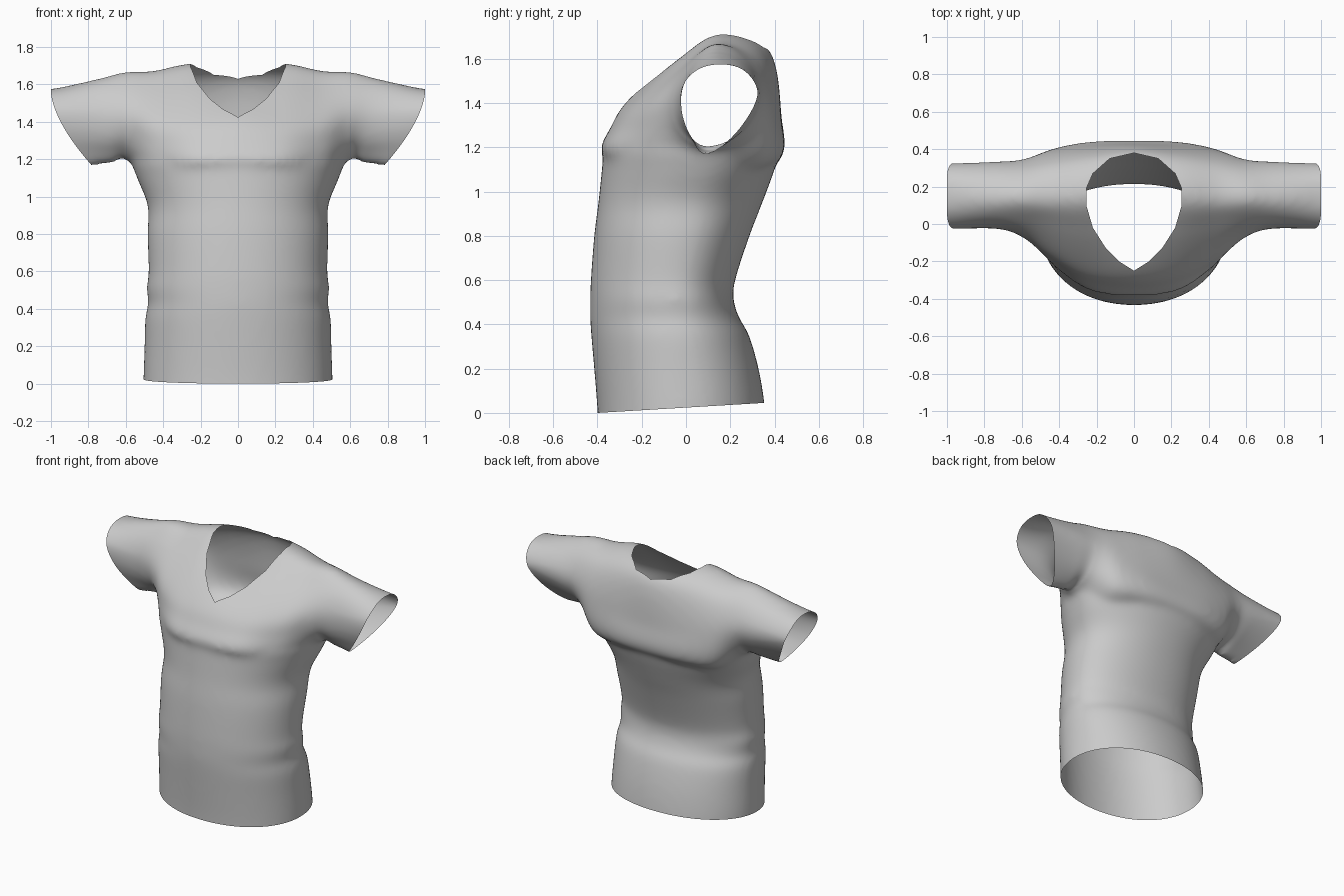
import bpy, bmesh
from mathutils import Vector

if "Cube" in bpy.data.objects:
    bpy.data.objects.remove(bpy.data.objects["Cube"])


def spline(pts, steps, closed=False):
    """Catmull-Rom curve through tuples of any size."""
    n = len(pts)
    out = []
    for i in range(n if closed else n - 1):
        if closed:
            p = [pts[(i + k) % n] for k in (-1, 0, 1, 2)]
        else:
            p = [pts[min(max(i + k, 0), n - 1)] for k in (-1, 0, 1, 2)]
        for s in range(steps):
            t = s / steps
            out.append(tuple(
                0.5 * (2 * b + (c - a) * t + (2 * a - 5 * b + 4 * c - d) * t * t
                       + (3 * b - a - 3 * c + d) * t ** 3)
                for a, b, c, d in zip(*p)))
    if not closed:
        out.append(tuple(pts[-1]))
    return out


def loft(bm, rings):
    """Closed skin through a list of rings, capped at both ends."""
    rows = [[bm.verts.new(p) for p in ring] for ring in rings]
    n = len(rows[0])
    for a, b in zip(rows, rows[1:]):
        for i in range(n):
            j = (i + 1) % n
            bm.faces.new((a[i], a[j], b[j], b[i]))
    bm.faces.new(rows[0])
    bm.faces.new(rows[-1])


def oval(z, w, front, back, mid, n=64, power=2.1):
    from math import cos, sin, pi, copysign
    ring = []
    for i in range(n):
        c, s = cos(2 * pi * i / n), sin(2 * pi * i / n)
        x = w * copysign(abs(c) ** (2 / power), c)
        d = abs(s) ** (2 / power)
        ring.append((x, mid + d * (back - mid) if s > 0 else mid + d * (front - mid), z))
    return ring


# torso: height, half width, front y, back y, side y
torso = [
    (-0.10, .505, -.395, .365, -.02), (0.04, .505, -.402, .355, -.02),
    (0.20, .500, -.415, .328, -.03), (0.35, .496, -.428, .285, -.04),
    (0.43, .480, -.433, .240, -.05), (0.51, .488, -.433, .215, -.05),
    (0.60, .478, -.430, .222, -.05), (0.80, .484, -.415, .287, -.02),
    (0.95, .482, -.396, .345, .02), (1.10, .540, -.380, .400, .08),
    (1.20, .570, -.368, .420, .10), (1.28, .530, -.320, .410, .10)]

# shoulders and sleeves: (y, z) outlines at increasing x
end = [(.02, 1.25), (-.02, 1.36), (-.02, 1.47), (.05, 1.55), (.15, 1.575),
       (.26, 1.55), (.325, 1.44), (.23, 1.27), (.09, 1.165)]
arm = [
    (0.00, [(-.36, 1.15), (-.335, 1.3), (-.24, 1.435), (0, 1.62), (.2, 1.70),
            (.38, 1.635), (.43, 1.35), (.41, 1.13), (.03, 1.05)]),
    (0.25, [(-.33, 1.15), (-.30, 1.3), (-.22, 1.42), (-.03, 1.60), (.15, 1.712),
            (.345, 1.63), (.42, 1.36), (.40, 1.13), (.03, 1.05)]),
    (0.45, [(-.17, 1.15), (-.19, 1.3), (-.15, 1.42), (0, 1.58), (.14, 1.672),
            (.31, 1.6), (.39, 1.38), (.36, 1.15), (.1, 1.08)]),
    (0.60, [(0, 1.24), (-.06, 1.33), (-.06, 1.45), (.02, 1.58), (.14, 1.668),
            (.28, 1.59), (.345, 1.42), (.27, 1.26), (.1, 1.2)]),
    (0.75, [(.02, 1.25), (-.02, 1.34), (-.02, 1.46), (.04, 1.575), (.14, 1.63),
            (.27, 1.57), (.335, 1.43), (.25, 1.27), (.1, 1.18)]),
    (1.00, end), (1.15, end)]
sections = [(-x, o) for x, o in reversed(arm[1:])] + arm
cols = [spline([(x, *o[k]) for x, o in sections], 6) for k in range(9)]

bm = bmesh.new()
loft(bm, [oval(*p) for p in spline(torso, 5)])
loft(bm, [spline(list(sec), 6, closed=True) for sec in zip(*cols)])
bmesh.ops.recalc_face_normals(bm, faces=bm.faces)
mesh = bpy.data.meshes.new("shirt")
bm.to_mesh(mesh)
bm.free()
shirt = bpy.data.objects.new("shirt", mesh)
bpy.context.collection.objects.link(shirt)
bpy.context.view_layer.objects.active = shirt
shirt.select_set(True)

# fuse the two volumes and soften the join
rem = shirt.modifiers.new("fuse", 'REMESH')
rem.mode = 'VOXEL'
rem.voxel_size = 0.018
rem.use_smooth_shade = True
smo = shirt.modifiers.new("soften", 'SMOOTH')
smo.factor = 0.5
smo.iterations = 14
bpy.ops.object.modifier_apply(modifier="fuse")
bpy.ops.object.modifier_apply(modifier="soften")

bm = bmesh.new()
bm.from_mesh(shirt.data)


def cut(co, no, faces=None, **kw):
    faces = list(bm.faces) if faces is None else faces
    geom = faces + list({e for f in faces for e in f.edges}) \
        + list({v for f in faces for v in f.verts})
    bmesh.ops.bisect_plane(bm, geom=geom, plane_co=co, plane_no=no, dist=1e-5, **kw)


# open hem and sleeve ends
cut((0, -.4, 0), (0, -.06, 1), clear_inner=True)
for s in (-1, 1):
    cut((s, 0, 0), (s, 0, 0), clear_outer=True)

# V neck, cut straight down along its plan outline
half = [(0, -.25), (.08, -.20), (.15, -.13), (.22, -.02), (.255, .1),
        (.255, .19), (.22, .27), (.13, .35), (0, .38)]
neck = half + [(-x, y) for x, y in reversed(half[1:-1])]
sides = []
for a, b in zip(neck, neck[1:] + neck[:1]):
    co = Vector((*a, 0))
    no = Vector((a[1] - b[1], b[0] - a[0], 0)).normalized()
    sides.append((co, no))
    near = [f for f in bm.faces if f.calc_center_median().z > 1.3
            and abs(f.calc_center_median().x) < .35]
    cut(co, no, near)
hole = [f for f in bm.faces if f.calc_center_median().z > 1.3
        and all((f.calc_center_median() - co).dot(no) > 0 for co, no in sides)]
bmesh.ops.delete(bm, geom=hole, context='FACES')

# slant the sleeve openings: shorter underneath
for v in bm.verts:
    t = (abs(v.co.x) - .6) / .4
    if t > 0:
        k = min(max((1.56 - v.co.z) / .395, 0), 1)
        v.co.x -= (1 if v.co.x > 0 else -1) * .22 * k ** 1.6 * t

for f in bm.faces:
    f.smooth = True
bm.to_mesh(shirt.data)
bm.free()
